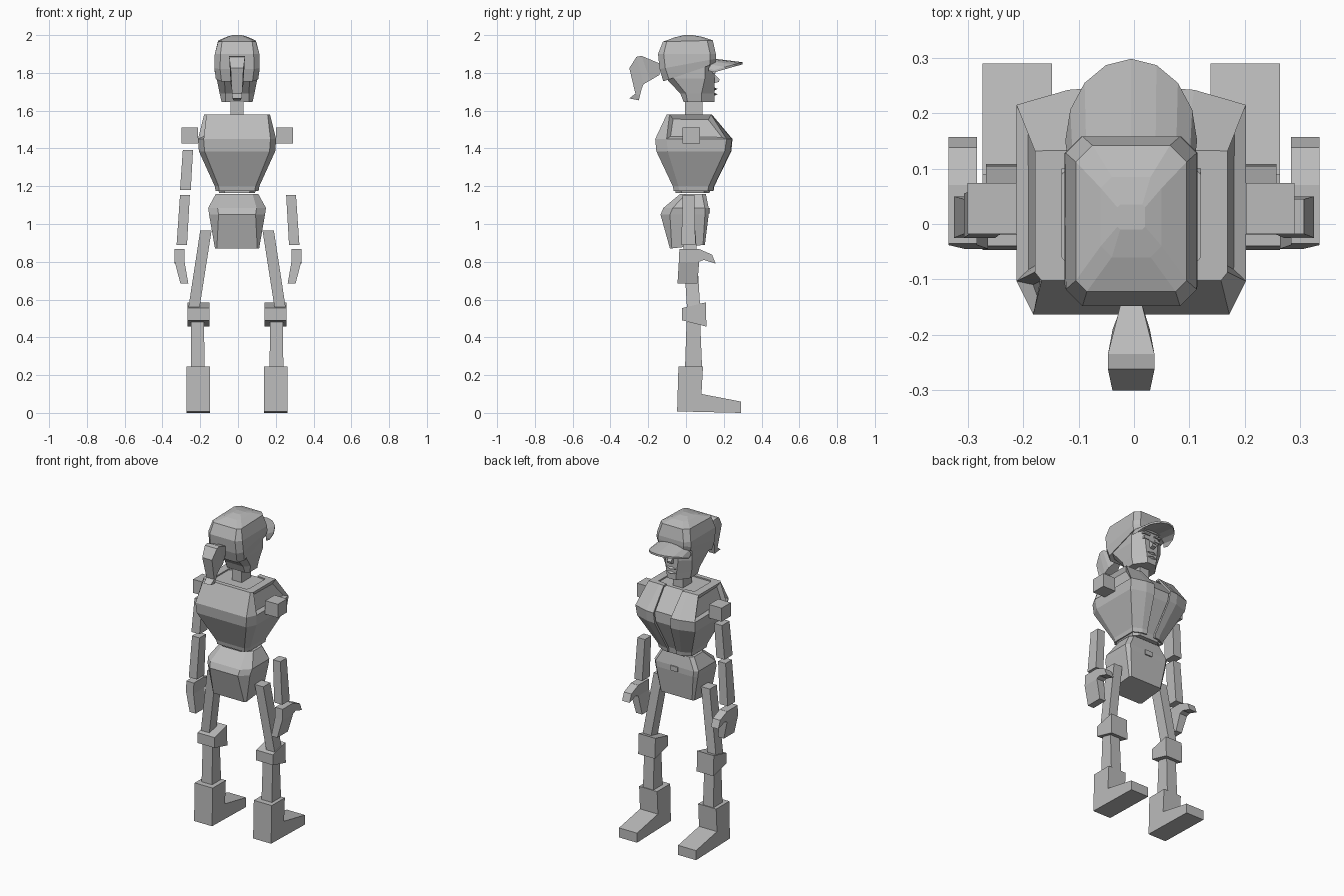
import bpy, bmesh, math

if "Cube" in bpy.data.objects:
    bpy.data.objects.remove(bpy.data.objects["Cube"])

CX = -0.005  # body centre line
grey = bpy.data.materials.new("plain grey")
grey.diffuse_color = (0.5, 0.5, 0.5, 1)
grey.use_nodes = True
grey.node_tree.nodes["Principled BSDF"].inputs["Base Color"].default_value = grey.diffuse_color


def finish(name, bm):
    bmesh.ops.recalc_face_normals(bm, faces=bm.faces)
    me = bpy.data.meshes.new(name)
    bm.to_mesh(me)
    bm.free()
    me.materials.append(grey)
    ob = bpy.data.objects.new(name, me)
    bpy.context.collection.objects.link(ob)
    return ob


def loft(name, rings, closed=True, caps=True):
    """Skin a stack of point rings."""
    bm = bmesh.new()
    vs = [[bm.verts.new(p) for p in r] for r in rings]
    n = len(vs[0])
    for a, b in zip(vs, vs[1:]):
        for i in range(n if closed else n - 1):
            j = (i + 1) % n
            bm.faces.new((a[i], a[j], b[j], b[i]))
    if caps:
        bm.faces.new(vs[0][::-1])
        bm.faces.new(vs[-1])
    return finish(name, bm)


def rect(x0, x1, y0, y1, zb, zf=None):
    """Four-point ring; zb at the low y side, zf at the high y side."""
    zf = zb if zf is None else zf
    return [(x0, y0, zb), (x1, y0, zb), (x1, y1, zf), (x0, y1, zf)]


def octo(hw, y0, y1, zb, zf=None, cb=0.03, cf=0.03, nx=None):
    """Ring with chamfered back (cb) and front (cf) corners; nx = front half width."""
    zf = zb if zf is None else zf
    nx = hw - cf if nx is None else nx
    half = [(hw - cb, y0), (hw, y0 + cb), (hw, y1 - cf), (nx, y1)]
    pts = half + [(-x, y) for x, y in half[::-1]]
    return [(CX + x, y, zb + (zf - zb) * (y - y0) / (y1 - y0)) for x, y in pts]


def prism(name, prof, x0, x1):
    """Side profile in y, z extruded along x."""
    return loft(name, [[(x, y, z) for y, z in prof] for x in (x0, x1)])


# Legs, mirrored about the centre line
for side, s in (("left", -1), ("right", 1)):
    def X(a, b):
        return sorted((CX + s * a, CX + s * b))
    loft(side + "_thigh", [rect(*X(.198, .257), .005, .075, .56),
                           rect(*X(.135, .195), -.02, .05, .965)])
    loft(side + "_knee_pad", [rect(*X(.145, .262), -.02, .108, .49, .457),
                              rect(*X(.145, .262), -.02, .105, .555, .585)])
    loft(side + "_shin", [rect(*X(.172, .245), -.005, .085, .24),
                          rect(*X(.175, .243), .003, .075, .48)])
    prism(side + "_boot", [(-.047, .008), (.29, 0), (.29, .06), (.082, .10),
                           (.09, .245), (-.04, .245)], *X(.143, .268))

    # Arms; only the left one has an upper arm
    def A(a, b):
        return sorted((s * a, s * b))
    loft(side + "_shoulder", [rect(*X(.207, .295), -.018, .074, z) for z in (1.425, 1.51)])
    if s < 0:
        loft(side + "_upper_arm", [rect(*A(.25, .307), -.025, .055, 1.18),
                                   rect(*A(.238, .292), -.015, .06, 1.393)])
    loft(side + "_forearm", [rect(*A(.27, .325), -.025, .05, .89),
                             rect(*A(.255, .307), -.018, .045, 1.153)])
    loft(side + "_hand", [rect(*A(.263, .305), -.045, .06, .685),
                          rect(*A(.283, .335), -.038, .07, .80),
                          rect(*A(.283, .335), -.035, .07, .868)])
    prism(side + "_thumb", [(.068, .868), (.138, .838), (.157, .79), (.095, .81),
                            (.068, .80)], *A(.283, .335))

# Hips and belt buckle
loft("hips", [octo(.117, -.085, .10, .87, .89, .01, .01),
              octo(.148, -.135, .12, 1.05, None, .05, .02),
              octo(.153, -.12, .12, 1.085, None, .05, .02),
              octo(.112, -.03, .105, 1.16, None, .03, .02)])
loft("belt_buckle", [rect(CX - .025, CX + .025, .10, .127, z) for z in (1.055, 1.085)])

# Shirt body inside the open jacket
loft("shirt", [octo(.095, -.055, .125, 1.165, None, .03, .03),
               octo(.105, -.055, .13, 1.20, None, .03, .03),
               octo(.18, -.14, .215, 1.385, None, .03, .04),
               octo(.18, -.14, .215, 1.45, None, .03, .04),
               octo(.135, -.08, .11, 1.572, None, .02, .03)])


# Jacket shell, open at the front: half width, gap, back y, side front y, front y, z
def jacket_ring(hw, gap, y0, ys, y1, z, cb=.03, back=.06):
    half = [(gap, y1), (hw * .55, y1 - .004), (hw, ys), (hw, y0 + back), (hw - cb, y0)]
    pts = half + [(-x, y) for x, y in half[::-1]]
    return [(CX + x, y, z) for x, y in pts]


jr = [jacket_ring(.114, .03, -.065, .115, .146, 1.175, .02, .03),
      jacket_ring(.118, .03, -.07, .12, .15, 1.20, .02, .03),
      jacket_ring(.202, .055, -.157, .205, .240, 1.385),
      jacket_ring(.207, .06, -.163, .215, .246, 1.45),
      jacket_ring(.174, .065, -.102, .132, .137, 1.58, .012, .015),
      jacket_ring(.125, .065, -.075, .10, .11, 1.58, .012, .015)]
jacket = loft("jacket", jr, closed=False, caps=False)
bm = bmesh.new()
bm.from_mesh(jacket.data)
# Recessed armholes on the upper side panels
arm = [f for f in bm.faces if 1.50 < f.calc_center_median().z < 1.56
       and abs(f.calc_center_median().x - CX) > .18]
out = arm[0].normal.x * (arm[0].calc_center_median().x - CX) > 0
bmesh.ops.inset_individual(bm, faces=arm, thickness=.028, depth=-.018 if out else .018)
bm.to_mesh(jacket.data)
bm.free()
mod = jacket.modifiers.new("cloth", 'SOLIDIFY')
mod.thickness = .012
mod.offset = -1 if out else 1

# Neck and head
loft("neck", [rect(CX - .034, CX + .034, -.005, .088, z) for z in (1.56, 1.67)])
loft("head", [octo(.082, -.012, .152, 1.645, None, .02, .07, .03),
              octo(.092, -.03, .152, 1.69, None, .03, .07, .035),
              octo(.108, -.105, .15, 1.77, None, .04, .05, .045),
              octo(.108, -.115, .15, 1.88, None, .04, .05, .05)])

# Face details
prism("nose", [(.145, 1.80), (.178, 1.765), (.174, 1.752), (.145, 1.745)], CX - .014, CX + .014)
for z, n in ((1.715, "upper_lip"), (1.687, "lower_lip")):
    loft(n, [[(CX + x, .148, z - h), (CX + x, y, z), (CX + x, .148, z + h)]
             for x, y, h in ((-.036, .15, .003), (0, .168, .009), (.036, .15, .003))])
for s in (-1, 1):
    x = CX + s * .04
    loft("eye_%d" % (s + 2), [rect(x - .018, x + .018, .14, .155, z) for z in (1.797, 1.812)])
    loft("brow_%d" % (s + 2), [rect(x - .024, x + .024, .14, .158, z) for z in (1.825, 1.835)])

# Cap crown, with its lower edge rising to the front
loft("cap", [octo(.112, -.12, .155, 1.755, 1.85, .03, .03),
             octo(.12, -.14, .158, 1.82, 1.875, .03, .03),
             octo(.118, -.148, .158, 1.90, None, .03, .03),
             octo(.10, -.122, .142, 1.965, 1.972, .02, .03),
             octo(.055, -.06, .085, 1.988, 1.991, .02, .02),
             octo(.025, -.01, .035, 2.0, None, .005, .005)])

# Visor: arched crescent
rings = []
for i in range(9):
    a = math.pi * i / 8
    c, s = math.cos(a), math.sin(a)
    xo, yo, zo = CX + .119 * c, .15 + .148 * s, 1.815 + .042 * s
    xi, yi, zi = CX + .115 * c, .12 + .03 * s, 1.825 + .05 * s
    rings.append([(xi, yi, zi), (xo, yo, zo), (xo, yo, zo - .012), (xi, yi, zi - .014)])
loft("visor", rings)

# Ponytail: upper and lower y, z points with half width
tail = [(-.14, 1.85, -.14, 1.79, .018), (-.235, 1.89, -.19, 1.76, .042),
        (-.262, 1.885, -.225, 1.74, .042), (-.30, 1.825, -.235, 1.715, .034),
        (-.268, 1.69, -.245, 1.675, .027), (-.30, 1.665, -.25, 1.655, .024)]
loft("ponytail", [[(CX - w, a, b), (CX + w, a, b), (CX + w * .8, c, d), (CX - w * .8, c, d)]
                  for a, b, c, d, w in tail])
